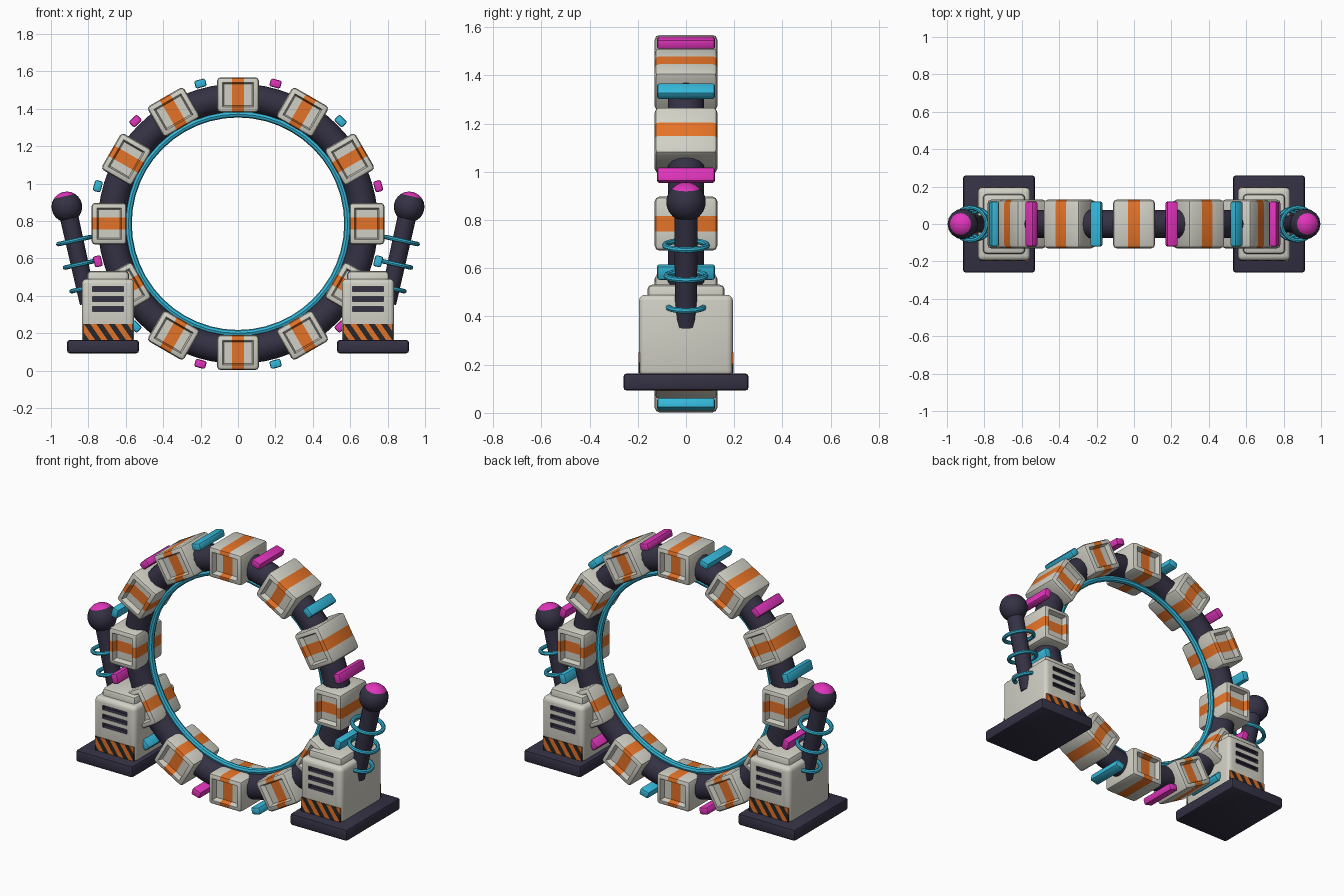
import bpy, bmesh, math
from mathutils import Vector, Matrix

if "Cube" in bpy.data.objects:
    bpy.data.objects.remove(bpy.data.objects["Cube"])

CZ = 0.785  # height of the ring centre


def mat(name, r, g, b):
    m = bpy.data.materials.new(name)
    m.diffuse_color = (r, g, b, 1)
    m.use_nodes = True
    m.node_tree.nodes["Principled BSDF"].inputs["Base Color"].default_value = m.diffuse_color
    return m


WHITE = mat("warm_white", 0.64, 0.63, 0.56)
NAVY = mat("dark_navy", 0.035, 0.031, 0.058)
ORANGE = mat("orange", 0.78, 0.17, 0.02)
CYAN = mat("cyan", 0.035, 0.48, 0.70)
MAGENTA = mat("magenta", 0.75, 0.035, 0.50)
BLACK = mat("black", 0.02, 0.02, 0.02)


def finish(name, bm, mats, matrix=Matrix(), smooth=True):
    me = bpy.data.meshes.new(name)
    bm.to_mesh(me)
    bm.free()
    for m in mats:
        me.materials.append(m)
    ob = bpy.data.objects.new(name, me)
    ob.matrix_world = matrix
    bpy.context.collection.objects.link(ob)
    if smooth:
        me.shade_smooth()
        me.set_sharp_from_angle(angle=math.radians(40))
    return ob


def box_bm(size, bevel=0.0, segs=2):
    bm = bmesh.new()
    bmesh.ops.create_cube(bm, size=1)
    bmesh.ops.scale(bm, vec=size, verts=bm.verts)
    if bevel:
        bmesh.ops.bevel(bm, geom=bm.edges[:], offset=bevel, segments=segs,
                        profile=0.5, affect='EDGES')
    return bm


def box(name, size, loc, m, bevel=0.0):
    return finish(name, box_bm(size, bevel), [m], Matrix.Translation(loc))


def torus(name, R, r, m, matrix, nu=48, nv=12):
    bm = bmesh.new()
    rows = [[bm.verts.new(((R + r * math.cos(v * math.tau / nv)) * math.cos(u * math.tau / nu),
                           (R + r * math.cos(v * math.tau / nv)) * math.sin(u * math.tau / nu),
                           r * math.sin(v * math.tau / nv))) for v in range(nv)] for u in range(nu)]
    for u in range(nu):
        for v in range(nv):
            a, b = rows[u], rows[(u + 1) % nu]
            bm.faces.new((a[v], b[v], b[(v + 1) % nv], a[(v + 1) % nv]))
    return finish(name, bm, [m], matrix)


def split(bm, co, no):
    bmesh.ops.bisect_plane(bm, geom=bm.verts[:] + bm.edges[:] + bm.faces[:],
                           plane_co=co, plane_no=no)


def on_ring(angle, radius):
    return (Matrix.Translation((radius * math.cos(angle), 0, CZ + radius * math.sin(angle)))
            @ Matrix.Rotation(math.pi / 2 - angle, 4, 'Y'))


# main ring tube and glowing inner ring
upright = Matrix.Translation((0, 0, CZ)) @ Matrix.Rotation(math.pi / 2, 4, 'X')
torus("ring_tube", 0.673, 0.076, NAVY, upright, 64, 14)
torus("inner_glow_ring", 0.586, 0.018, CYAN, upright, 48, 8)

# twelve armoured blocks: recessed ends, orange band round the middle
for i in range(12):
    bm = box_bm((0.224, 0.26, 0.188), 0.02)
    ends = [f for f in bm.faces if abs(f.normal.y) > 0.99]
    bmesh.ops.inset_individual(bm, faces=ends, thickness=0.012)
    bmesh.ops.inset_individual(bm, faces=ends, thickness=0.012, depth=-0.03)
    for s in (-1, 1):
        split(bm, (s * 0.032, 0, 0), (1, 0, 0))
    for f in bm.faces:
        f.material_index = int(abs(f.calc_center_median().x) < 0.03)
    finish(f"ring_block_{i}", bm, [WHITE, ORANGE], on_ring(i * math.tau / 12, 0.689))

# light bars between the blocks, alternating colours
for i in range(12):
    a = math.radians(15 + 30 * i)
    finish(f"light_bar_{i}", box_bm((0.06, 0.24, 0.043), 0.01), [CYAN if i % 2 else MAGENTA],
           on_ring(a, 0.776))


def hazard_plate(name, cx, side):
    w, slope = 0.033, 0.7
    bm = box_bm((0.262, 0.008, 0.085))
    no = Vector((1, 0, slope)).normalized()
    for k in range(-6, 7):
        split(bm, (k * w, 0, 0), no)
    for f in bm.faces:
        c = f.calc_center_median()
        f.material_index = math.floor((c.x + slope * c.z) / w) % 2
    turn = Matrix.Rotation(0 if side < 0 else math.pi, 4, 'Z')
    finish(name, bm, [ORANGE, BLACK], Matrix.Translation((cx, side * 0.194, 0.207)) @ turn, False)


for sx, label in ((-1, "left"), (1, "right")):
    cx = sx * 0.695
    # pedestal base, body and cap
    box(f"{label}_base", (0.385, 0.52, 0.072), (cx + sx * 0.027, 0, 0.128), NAVY, 0.015)
    body = finish(f"{label}_pedestal", box_bm((0.28, 0.39, 0.34), 0.025, 3), [WHITE, NAVY],
                  Matrix.Translation((cx, 0, 0.32)))
    box(f"{label}_pedestal_cap", (0.225, 0.32, 0.10), (cx, 0, 0.482), WHITE, 0.02)
    # vent slots cut in front and back, plus hazard stripes
    bm = bmesh.new()
    for side in (-1, 1):
        for z in (0.435, 0.382, 0.329):
            bmesh.ops.create_cube(bm, size=1, matrix=Matrix.Translation((cx, side * 0.195, z))
                                  @ Matrix.Diagonal((0.165, 0.05, 0.027, 1)))
        hazard_plate(f"{label}_hazard_stripes_{'front' if side < 0 else 'back'}", cx, side)
    for f in bm.faces:
        f.material_index = 1
    cutter = finish(f"{label}_vent_cutter", bm, [WHITE, NAVY], smooth=False)
    cutter.hide_render = True
    cutter.hide_viewport = True
    mod = body.modifiers.new("vents", 'BOOLEAN')
    mod.operation, mod.object, mod.solver = 'DIFFERENCE', cutter, 'EXACT'

    # leaning pole with ball tip
    top, low = Vector((sx * 0.915, 0, 0.875)), Vector((sx * 0.80, 0, 0.36))
    axis = top - low
    lean = axis.to_track_quat('Z', 'Y').to_matrix().to_4x4()
    bm = bmesh.new()
    bmesh.ops.create_cone(bm, cap_ends=True, segments=14, radius1=0.046, radius2=0.05,
                          depth=axis.length)
    finish(f"{label}_pole", bm, [NAVY], Matrix.Translation((top + low) / 2) @ lean)
    bm = bmesh.new()
    bmesh.ops.create_uvsphere(bm, u_segments=16, v_segments=12, radius=0.082)
    for f in bm.faces:
        f.material_index = int(f.calc_center_median().z > 0.058)
    finish(f"{label}_pole_ball", bm, [NAVY, MAGENTA], Matrix.Translation(top) @ lean)
    # three coil rings round the pole
    for k, (z, R) in enumerate(((0.695, 0.088), (0.568, 0.081), (0.44, 0.074))):
        p = low + axis * ((z - low.z) / axis.z)
        torus(f"{label}_coil_ring_{k}", R, 0.012, CYAN, Matrix.Translation(p) @ lean, 24, 8)
